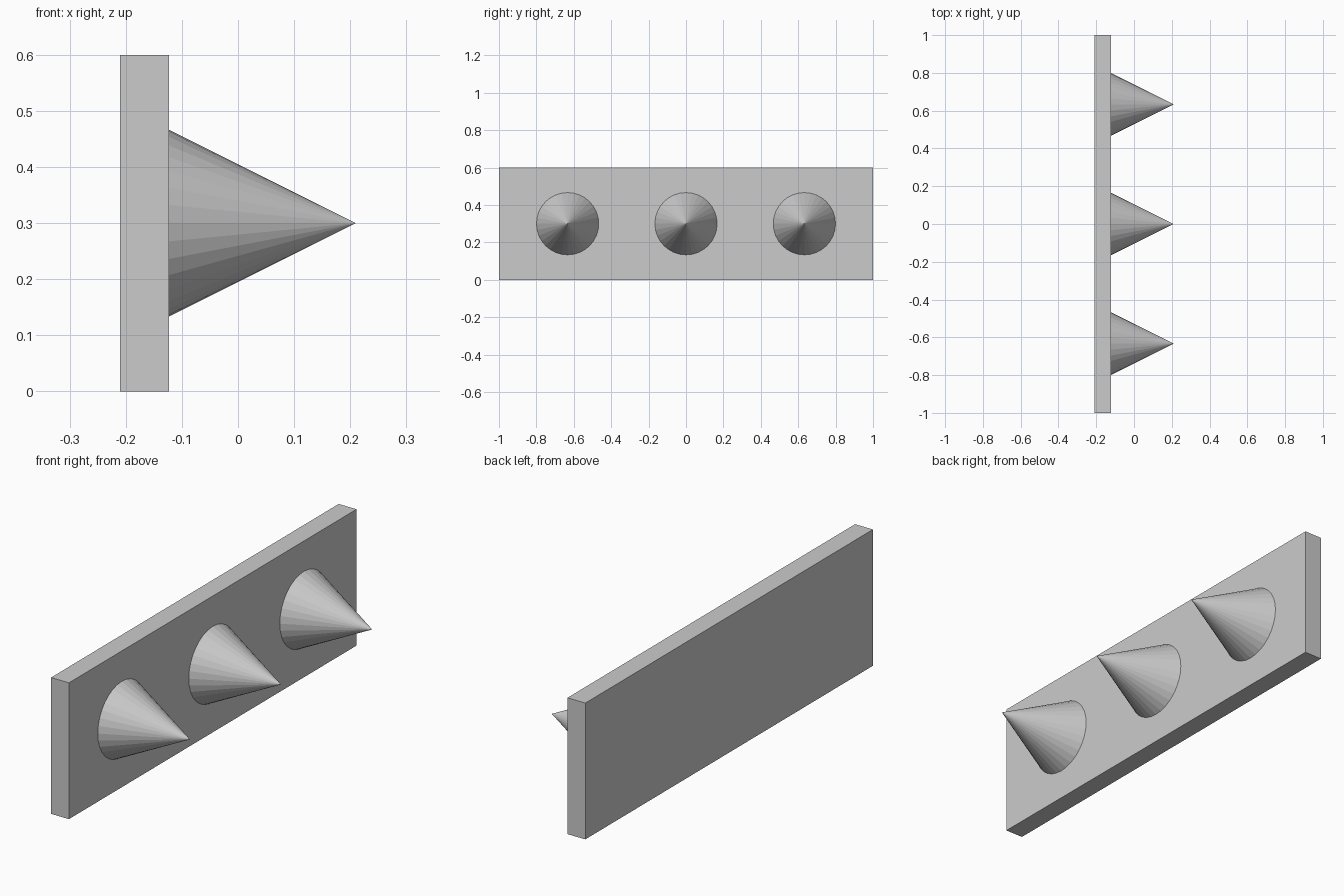
import bpy
from math import pi

if "Cube" in bpy.data.objects:
    bpy.data.objects.remove(bpy.data.objects["Cube"])

BACK, FACE, TIP = -0.21, -0.123, 0.21
HEIGHT, LENGTH = 0.6, 2.0

# Backing plate
bpy.ops.mesh.primitive_cube_add(size=1, location=((BACK + FACE) / 2, 0, HEIGHT / 2))
plate = bpy.context.object
plate.name = "back_plate"
plate.scale = (FACE - BACK, LENGTH, HEIGHT)
bpy.ops.object.transform_apply(location=False, rotation=False, scale=True)

# Row of three flat-shaded spikes pointing along +x
for i in range(3):
    bpy.ops.mesh.primitive_cone_add(
        vertices=32, radius1=0.1665, radius2=0, depth=TIP - FACE,
        location=((FACE + TIP) / 2, (i - 1) * 0.633, HEIGHT / 2),
        rotation=(0, pi / 2, 0))
    bpy.context.object.name = f"spike_{i + 1}"
